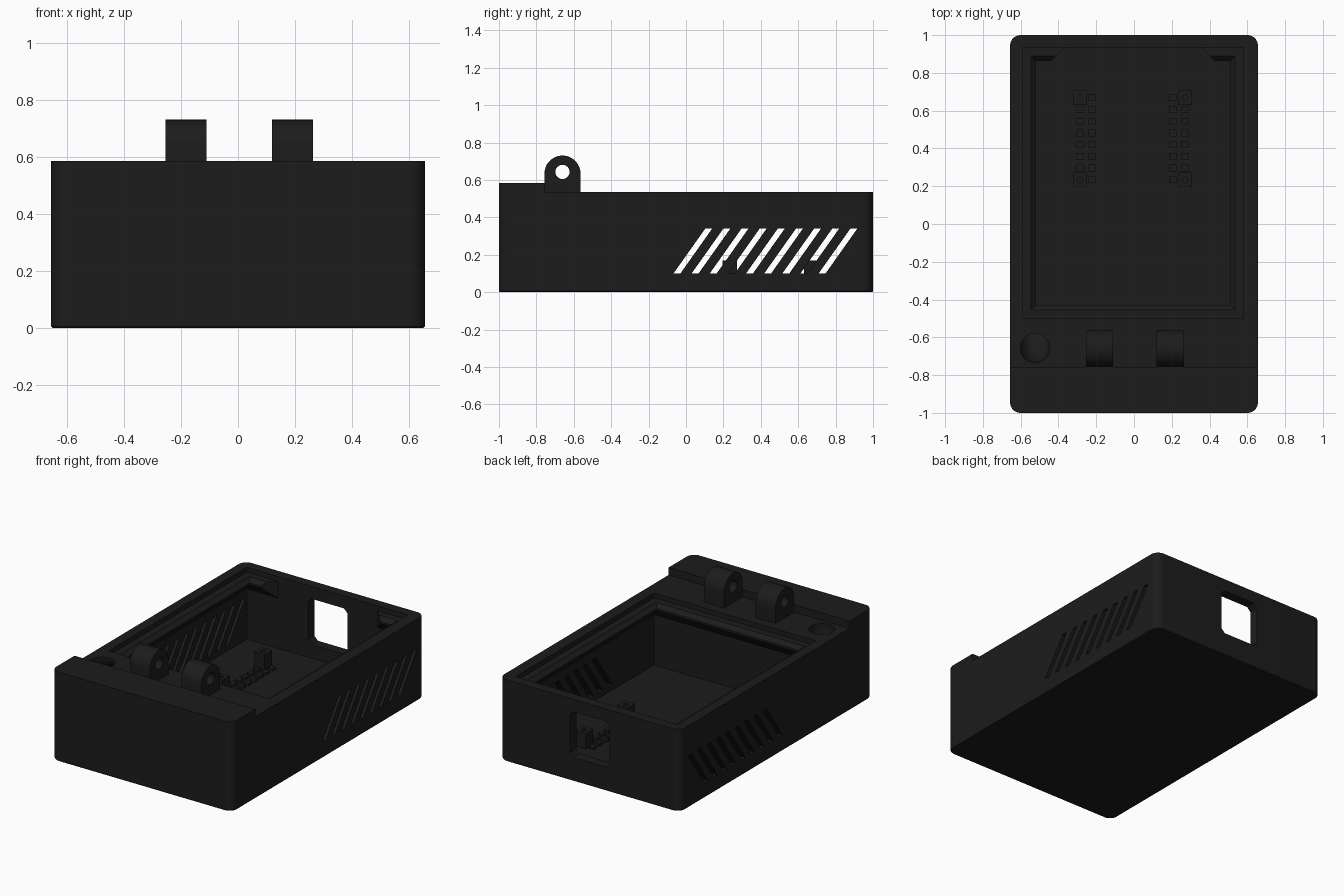
import bpy, bmesh, math
from mathutils import Matrix

if "Cube" in bpy.data.objects:
    bpy.data.objects.remove(bpy.data.objects["Cube"])

mat = bpy.data.materials.new("matte_black")
mat.diffuse_color = (0.0115, 0.0115, 0.0115, 1)
mat.use_nodes = True
mat.node_tree.nodes["Principled BSDF"].inputs["Base Color"].default_value = mat.diffuse_color


def finish(name, bm):
    bmesh.ops.recalc_face_normals(bm, faces=bm.faces)
    me = bpy.data.meshes.new(name)
    bm.to_mesh(me)
    bm.free()
    ob = bpy.data.objects.new(name, me)
    bpy.context.collection.objects.link(ob)
    me.materials.append(mat)
    return ob


def loft(bm, loops):
    """Closed solid through stacked loops of equal point count."""
    rings = [[bm.verts.new(p) for p in loop] for loop in loops]
    n = len(rings[0])
    for a, b in zip(rings, rings[1:]):
        for i in range(n):
            j = (i + 1) % n
            bm.faces.new((a[i], a[j], b[j], b[i]))
    bm.faces.new(rings[0][::-1])
    bm.faces.new(rings[-1])


def box(bm, x0, x1, y0, y1, z0, z1):
    loft(bm, [[(x0, y0, z), (x1, y0, z), (x1, y1, z), (x0, y1, z)] for z in (z0, z1)])


def rounded(hx, hy, r, z, seg=8):
    pts = []
    for k, (sx, sy) in enumerate(((1, 1), (-1, 1), (-1, -1), (1, -1))):
        for i in range(seg + 1):
            a = math.pi / 2 * (k + i / seg)
            pts.append((sx * (hx - r) + r * math.cos(a), sy * (hy - r) + r * math.sin(a), z))
    return pts


def cut(ob, bm):
    cutter = finish("cutter", bm)
    cutter.hide_render = True
    mod = ob.modifiers.new("cut", 'BOOLEAN')
    mod.operation, mod.solver, mod.object = 'DIFFERENCE', 'EXACT', cutter
    bpy.context.view_layer.objects.active = ob
    bpy.ops.object.modifier_apply(modifier=mod.name)
    bpy.data.objects.remove(cutter)


def smooth(ob):
    bpy.ops.object.select_all(action='DESELECT')
    ob.select_set(True)
    bpy.context.view_layer.objects.active = ob
    bpy.ops.object.shade_smooth_by_angle(angle=math.radians(32))


# Case: block with rounded upright corners and a hairline bottom chamfer
bm = bmesh.new()
loft(bm, [rounded(0.656 - d, 1 - d, 0.055 - d, z)
          for d, z in ((0.005, 0), (0, 0.005), (0, 0.585))])
case = finish("case", bm)

# Lower deck behind the raised front lip
bm = bmesh.new()
box(bm, -1, 1, -0.757, 1.2, 0.536, 0.8)
cut(case, bm)

# Cavity with a stepped lid rail: (inset, height)
bm = bmesh.new()
loops = []
for d, z in ((0, 0.065), (0, 0.395), (0.072, 0.467), (0.072, 0.48),
             (0.046, 0.505), (0, 0.505), (0, 0.7)):
    x0, x1, y0, y1 = -0.59 + d, 0.581 - d, -0.5 + d, 0.935 - d
    loops.append([(x0, y0, z), (x1, y0, z), (x1, y1, z), (x0, y1, z)])
loft(bm, loops)
cut(case, bm)

# Gap in the rail along the back wall, leaving 45 degree corner gussets
bm = bmesh.new()
loft(bm, [[(-0.45, 0.85, z), (0.441, 0.85, z), (0.356, 0.935, z), (-0.365, 0.935, z)]
          for z in (0.3, 0.7)])
cut(case, bm)

# Slanted vents through both side walls
bm = bmesh.new()
for i in range(9):
    y = -0.067 + 0.097 * i
    loft(bm, [[(x, y, 0.1), (x, y + 0.037, 0.1), (x, y + 0.207, 0.34), (x, y + 0.17, 0.34)]
              for x in (-1, 1)])
cut(case, bm)

# Window in the back wall with clipped corners
bm = bmesh.new()
w, h, c, zc = 0.143, 0.15, 0.026, 0.305
outline = [(w, h - c), (w - c, h), (c - w, h), (-w, h - c),
           (-w, c - h), (c - w, -h), (w - c, -h), (w, c - h)]
loft(bm, [[(x - 0.003, y, zc + z) for x, z in outline] for y in (0.9, 1.1)])
cut(case, bm)

# Wire duct: elbow from the front deck down into the cavity
bm = bmesh.new()
path = [(-0.656, 0.6, 0)]
for i in range(13):
    a = math.pi / 2 * i / 12
    path.append((-0.5 - 0.156 * math.cos(a), 0.535 - 0.156 * math.sin(a), a))
path.append((-0.45, 0.379, math.pi / 2))
loops = []
for y, z, a in path:
    ring = []
    for k in range(28):
        t = 2 * math.pi * k / 28
        v = 0.077 * math.sin(t)
        ring.append((-0.525 + 0.077 * math.cos(t), y + v * math.cos(a), z + v * math.sin(a)))
    loops.append(ring)
loft(bm, loops)
cut(case, bm)
smooth(case)

# Hinge lugs with a pin hole
for name, x0, x1 in (("hinge_lug_left", -0.255, -0.11), ("hinge_lug_right", 0.119, 0.264)):
    prof = [(-0.757, 0.53), (-0.564, 0.53)]
    for i in range(25):
        a = math.pi * i / 24
        prof.append((-0.6605 + 0.0965 * math.cos(a), 0.634 + 0.0965 * math.sin(a)))
    bm = bmesh.new()
    loft(bm, [[(x, y, z) for y, z in prof] for x in (x0, x1)])
    lug = finish(name, bm)
    bm = bmesh.new()
    ring = [(-0.6605 + 0.038 * math.cos(i * math.pi / 12),
             0.643 + 0.038 * math.sin(i * math.pi / 12)) for i in range(24)]
    loft(bm, [[(x, y, z) for y, z in ring] for x in (x0 - 0.1, x1 + 0.1)])
    cut(lug, bm)
    smooth(lug)

# Board posts with screw holes, and rows of low header blocks
ys = [0.234 + 0.062 * i for i in range(8)]
pins = bmesh.new()
for outer, inner in ((-0.286, -0.223), (0.27, 0.207)):
    for i, y in enumerate(ys):
        for x in (outer, inner):
            if x == outer and i in (0, 7):
                bm = bmesh.new()
                box(bm, x - 0.038, x + 0.038, y - 0.038, y + 0.038, 0.06, 0.17)
                post = finish("board_post", bm)
                bm = bmesh.new()
                bmesh.ops.create_cone(bm, cap_ends=True, segments=16, radius1=0.015, radius2=0.015,
                                      depth=0.1, matrix=Matrix.Translation((x, y, 0.17)))
                cut(post, bm)
            else:
                box(pins, x - 0.018, x + 0.018, y - 0.018, y + 0.018, 0.06, 0.08)
finish("header_blocks", pins)
